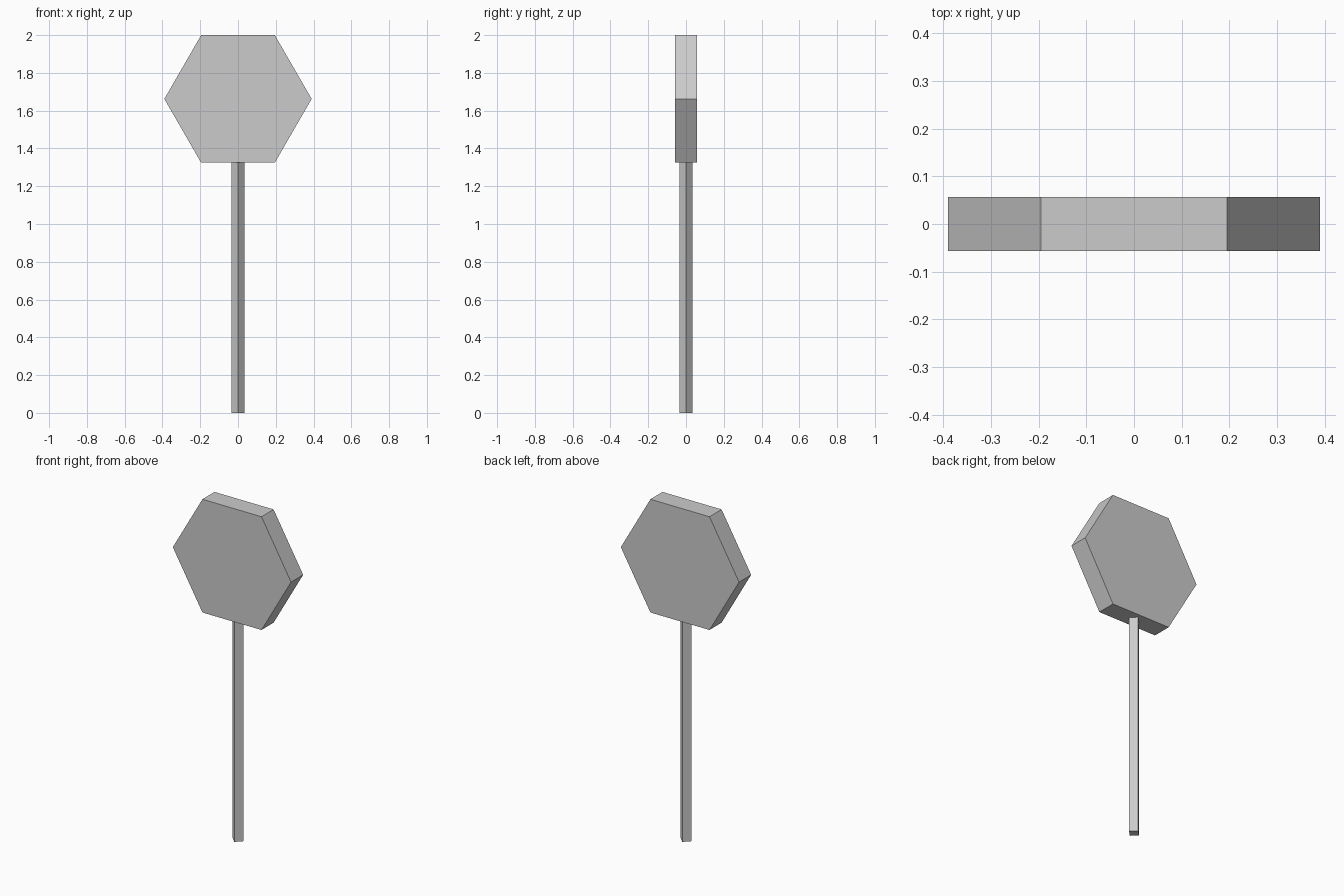
import bpy
import math

default_cube = bpy.data.objects.get("Cube")
if default_cube:
    bpy.data.objects.remove(default_cube, do_unlink=True)

# Single flat grey for the whole sign
grey = bpy.data.materials.new("light grey")
grey.use_nodes = True
colour = (0.6, 0.6, 0.6, 1)
grey.diffuse_color = colour
grey.node_tree.nodes["Principled BSDF"].inputs["Base Color"].default_value = colour


def prism(name, sides, radius, depth, centre_z, rotation=(0, 0, 0)):
    """Flat-shaded regular prism standing on the central axis."""
    bpy.ops.mesh.primitive_cylinder_add(
        vertices=sides, radius=radius, depth=depth,
        location=(0, 0, centre_z), rotation=rotation)
    part = bpy.context.object
    part.name = name
    part.data.materials.append(grey)
    bpy.ops.object.transform_apply(location=False, rotation=True, scale=False)
    return part


plate_radius = 0.39
plate_half_height = plate_radius * math.cos(math.pi / 6)
plate_z = 2 - plate_half_height
post_height = plate_z - plate_half_height

# Hexagonal plate facing front, with its points to the sides
prism("sign_plate", 6, plate_radius, 0.114, plate_z,
      (math.pi / 2, math.pi / 6, 0))

# Square post turned corner-forward
prism("post", 4, 0.035, post_height, post_height / 2)
